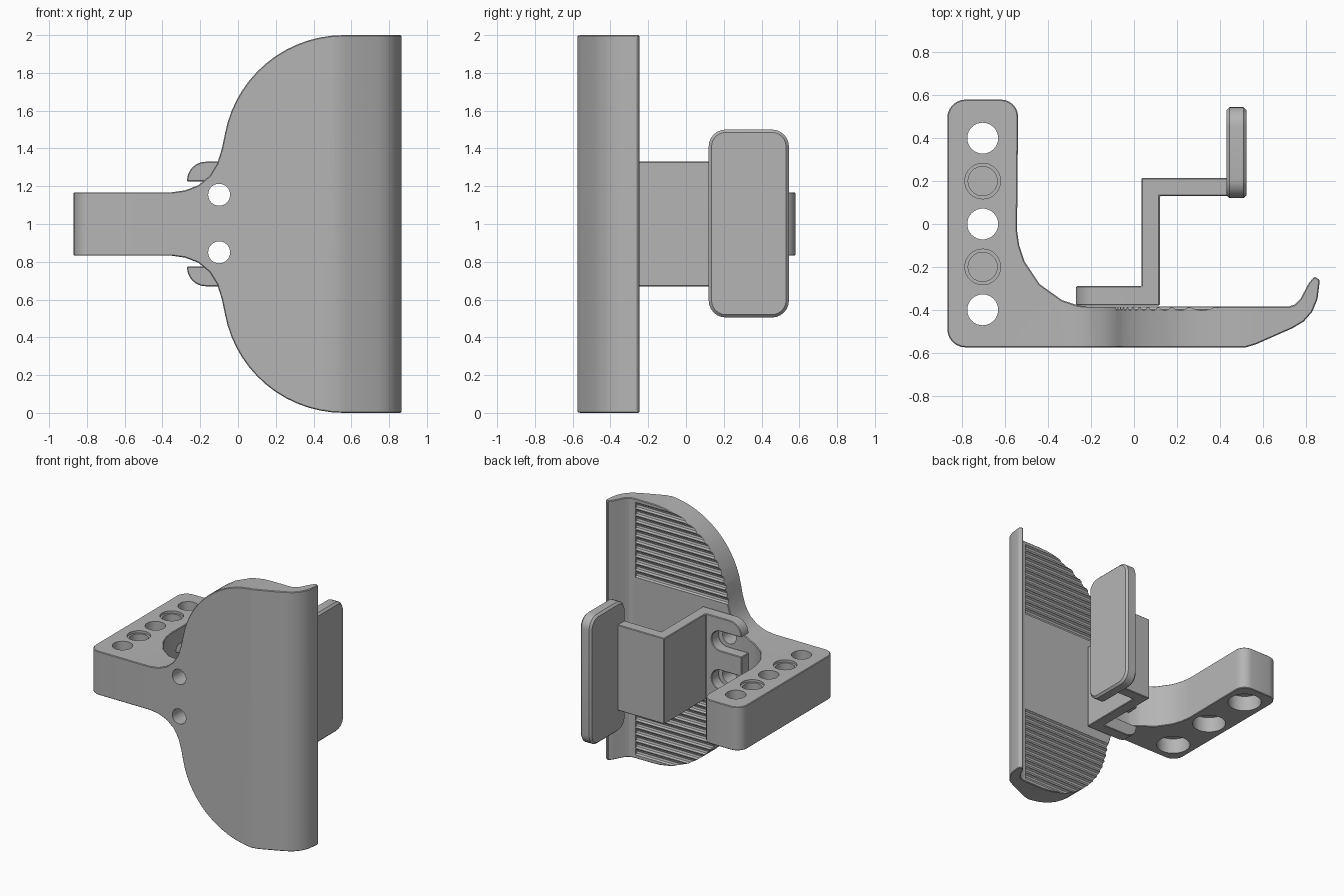
import bpy, bmesh, math
from mathutils import Vector

cube = bpy.data.objects.get("Cube")
if cube:
    bpy.data.objects.remove(cube)

grey = bpy.data.materials.new("plain grey")
grey.use_nodes = True
COLOUR = (0.46, 0.46, 0.46, 1)
grey.diffuse_color = COLOUR
grey.node_tree.nodes["Principled BSDF"].inputs["Base Color"].default_value = COLOUR


def arc(cx, cy, r, a0, a1, n=6):
    """Points on a circular arc, angles in degrees."""
    angles = [math.radians(a0 + (a1 - a0) * i / n) for i in range(n + 1)]
    return [(cx + r * math.cos(a), cy + r * math.sin(a)) for a in angles]


def prism(name, points, axis, low, high):
    """Extrude a 2D outline along one axis."""
    place = {"x": lambda u, v, w: (w, u, v),
             "y": lambda u, v, w: (u, w, v),
             "z": lambda u, v, w: (u, v, w)}[axis]
    bm = bmesh.new()
    face = bm.faces.new([bm.verts.new(place(u, v, low)) for u, v in points])
    top = bmesh.ops.extrude_face_region(bm, geom=[face])["geom"]
    shift = Vector(place(0, 0, high - low))
    bmesh.ops.translate(bm, vec=shift, verts=[g for g in top if isinstance(g, bmesh.types.BMVert)])
    bmesh.ops.recalc_face_normals(bm, faces=bm.faces)
    mesh = bpy.data.meshes.new(name)
    bm.to_mesh(mesh)
    bm.free()
    mesh.materials.append(grey)
    obj = bpy.data.objects.new(name, mesh)
    bpy.context.collection.objects.link(obj)
    return obj


def rod(axis, u, v, r, low, high, sides=32):
    return prism("cutter", arc(u, v, r, 0, 360 - 360 / sides, sides - 1), axis, low, high)


def apply(obj, mod):
    bpy.ops.object.select_all(action="DESELECT")
    bpy.context.view_layer.objects.active = obj
    obj.select_set(True)
    bpy.ops.object.modifier_apply(modifier=mod.name)


def combine(obj, other, operation="DIFFERENCE"):
    mod = obj.modifiers.new("combine", "BOOLEAN")
    mod.operation, mod.solver, mod.object = operation, "EXACT", other
    apply(obj, mod)
    bpy.data.objects.remove(other)


def chamfer(obj, width=0.015, angle=40):
    mod = obj.modifiers.new("chamfer", "BEVEL")
    mod.width, mod.segments = width, 1
    mod.limit_method, mod.angle_limit = "ANGLE", math.radians(angle)
    apply(obj, mod)


def smooth(obj):
    bpy.ops.object.select_all(action="DESELECT")
    bpy.context.view_layer.objects.active = obj
    obj.select_set(True)
    bpy.ops.object.shade_smooth_by_angle(angle=math.radians(25))


def rounded(u0, u1, v0, v1, r):
    return (arc(u1 - r, v1 - r, r, 0, 90) + arc(u0 + r, v1 - r, r, 90, 180)
            + arc(u0 + r, v0 + r, r, 180, 270) + arc(u1 - r, v0 + r, r, 270, 360))


# Curved body: plan outline crossed with the front outline
plan = (arc(-0.62, 0.5, 0.08, 0, 90) + arc(-0.785, 0.495, 0.085, 90, 180)
        + arc(-0.785, -0.49, 0.085, 180, 270)
        + [(0.52, -0.575), (0.57, -0.56), (0.74, -0.485), (0.79, -0.455), (0.83, -0.41),
           (0.855, -0.35), (0.866, -0.26), (0.84, -0.245), (0.815, -0.275),
           (0.775, -0.35), (0.75, -0.375), (0.72, -0.385), (-0.2, -0.385)]
        + [(-0.26, -0.38), (-0.335, -0.355), (-0.44, -0.28), (-0.51, -0.175), (-0.535, -0.1),
           (-0.545, -0.03)])
upper = ([(-0.95, 1.168), (-0.35, 1.168), (-0.28, 1.178), (-0.21, 1.205), (-0.15, 1.255),
          (-0.11, 1.32), (-0.085, 1.4)] + arc(0.56, 1.36, 0.64, 170, 90, 14) + [(0.95, 2.0)])
lower = [(x, 2 - z) for x, z in reversed(upper)]
body = prism("curved_body", plan, "z", 0, 2)
combine(body, prism("cutter", upper + lower, "y", -0.8, 0.8), "INTERSECT")
chamfer(body)

# Grip grooves on the back of the plate, above and below the middle
for i in range(11):
    z = 1.42 + i * 0.053
    for height in (z, 2 - z):
        combine(body, rod("x", -0.378, height, 0.025, -0.3, 0.7, 10))

# Vertical holes in the arm: through with a wide underside, or blind from above
for i in range(5):
    y = -0.4 + i * 0.2
    if i % 2 == 0:
        combine(body, rod("z", -0.705, y, 0.072, 0.5, 1.5))
        combine(body, rod("z", -0.705, y, 0.12, 0.5, 0.95))
    else:
        combine(body, rod("z", -0.705, y, 0.068, 0.98, 1.5))
        combine(body, rod("z", -0.705, y, 0.083, 1.15, 1.5))

# Screw holes through the plate
for z in (0.85, 1.155):
    combine(body, rod("y", -0.1, z, 0.058, -0.8, 0))
smooth(body)

# Stepped bracket with a forked foot
steps = [(-0.27, -0.38), (0.12, -0.38), (0.12, 0.13), (0.45, 0.13), (0.45, 0.215),
         (0.035, 0.215), (0.035, -0.29), (-0.27, -0.29)]
bracket = prism("stepped_bracket", steps, "z", 0.67, 1.33)
front = ([(0.6, 0.6), (0.6, 1.4), (-0.17, 1.4), (-0.17, 1.33)] + arc(-0.17, 1.23, 0.1, 90, 180)
         + arc(-0.17, 0.77, 0.1, 180, 270) + [(-0.17, 0.6)])
combine(bracket, prism("cutter", front, "y", -0.8, 0.8), "INTERSECT")
for z in (0.85, 1.15):
    slot = [(-0.4, z - 0.075)] + arc(-0.09, z, 0.075, -90, 90, 10) + [(-0.4, z + 0.075)]
    combine(bracket, prism("cutter", slot, "y", -0.5, -0.2))
chamfer(bracket, 0.012)
smooth(bracket)

# Rounded end pad
pad = prism("end_pad", rounded(0.12, 0.545, 0.505, 1.5, 0.09), "x", 0.43, 0.525)
chamfer(pad)
smooth(pad)
